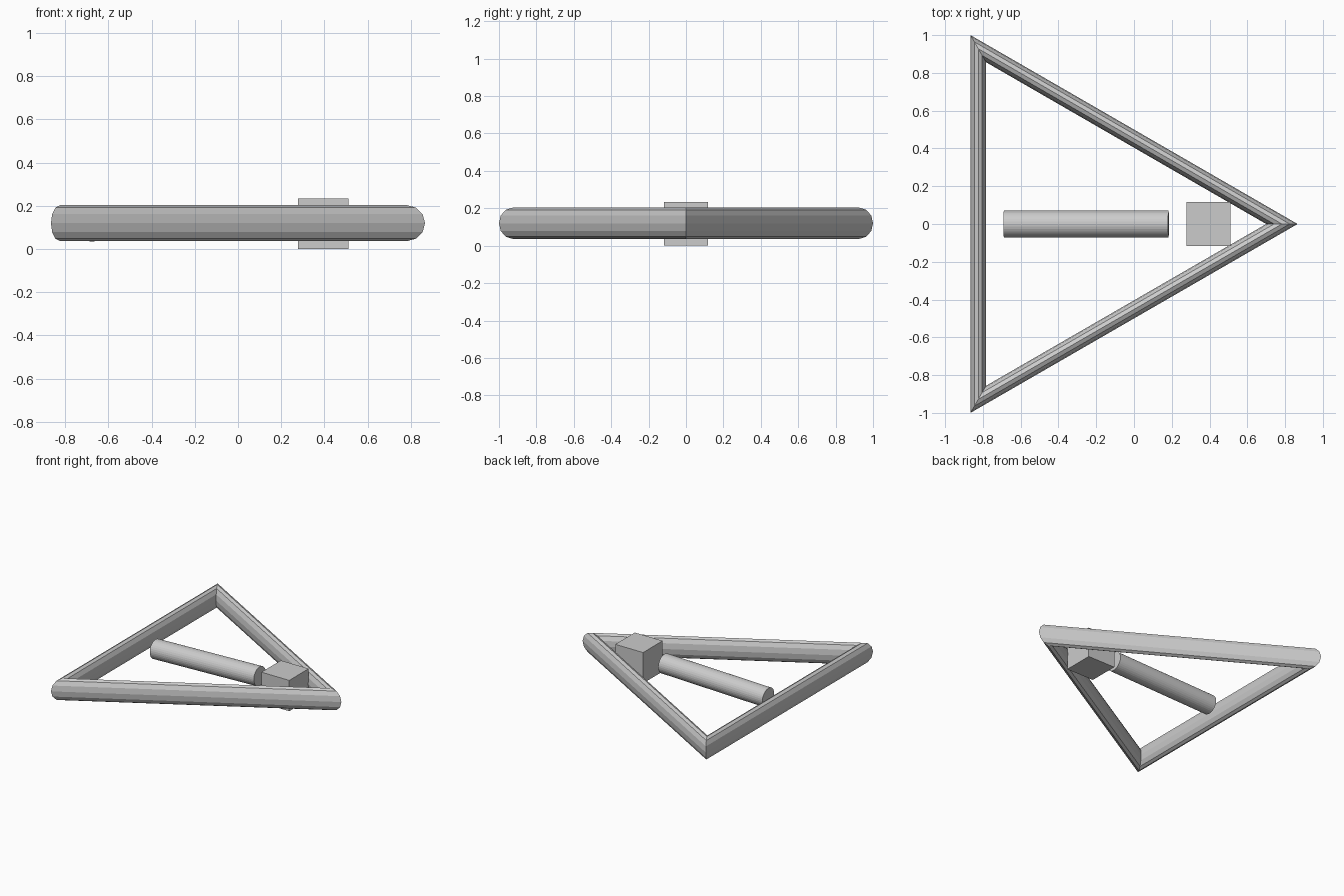
import bpy
from math import pi, sqrt

if "Cube" in bpy.data.objects:
    bpy.data.objects.remove(bpy.data.objects["Cube"])

MID_Z = 0.117
TUBE = 0.083
CORNER = 2 / sqrt(3)   # centre to outer corner of a triangle with side 2

# Triangular frame: a three-segment ring
bpy.ops.mesh.primitive_torus_add(
    major_segments=3, minor_segments=12,
    major_radius=CORNER - TUBE, minor_radius=TUBE,
    location=(sqrt(3) / 2 - CORNER, 0, MID_Z + 0.003))
bpy.context.object.name = "triangle_frame"

# Long bar of the warning mark, very slightly tilted
bpy.ops.mesh.primitive_cylinder_add(
    vertices=32, radius=0.0715, depth=0.872,
    location=(-0.253, 0, MID_Z + 0.003), rotation=(0, pi / 2 - 0.03, 0))
bpy.context.object.name = "mark_bar"

# Dot of the warning mark
bpy.ops.mesh.primitive_cube_add(size=0.233, location=(0.394, 0, MID_Z))
bpy.context.object.name = "mark_dot"
